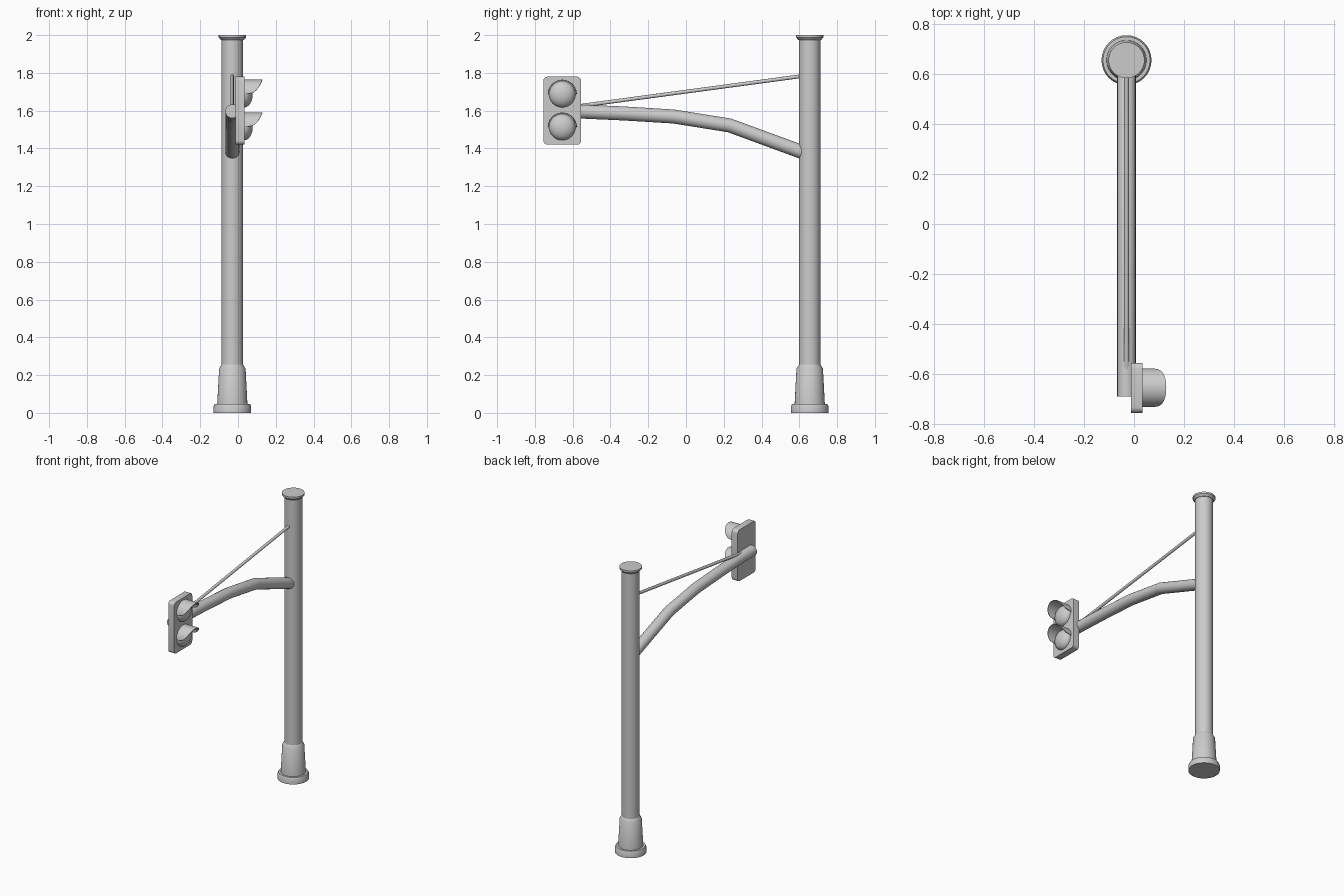
import bpy, bmesh, math
from mathutils import Vector, Matrix

if "Cube" in bpy.data.objects:
    bpy.data.objects.remove(bpy.data.objects["Cube"])

PX, PY = -0.03, 0.655      # pole axis
HEAD_Y = -0.655            # signal head centre


def finish(bm, name, angle=35):
    bmesh.ops.recalc_face_normals(bm, faces=bm.faces)
    me = bpy.data.meshes.new(name)
    bm.to_mesh(me)
    bm.free()
    ob = bpy.data.objects.new(name, me)
    bpy.context.collection.objects.link(ob)
    bpy.context.view_layer.objects.active = ob
    ob.select_set(True)
    bpy.ops.object.shade_smooth_by_angle(angle=math.radians(angle))
    ob.select_set(False)
    return ob


def skin(bm, rings, caps=True):
    """Join closed rings of points into a tube."""
    vs = [[bm.verts.new(p) for p in r] for r in rings]
    n = len(vs[0])
    for a, b in zip(vs, vs[1:]):
        for i in range(n):
            j = (i + 1) % n
            bm.faces.new((a[i], a[j], b[j], b[i]))
    if caps:
        bm.faces.new(vs[0][::-1])
        bm.faces.new(vs[-1])


def lathe(name, profile, n=32):
    bm = bmesh.new()
    skin(bm, [[(PX + r * math.cos(2 * math.pi * i / n),
                PY + r * math.sin(2 * math.pi * i / n), z) for i in range(n)]
              for r, z in profile])
    return finish(bm, name)


def tube(name, path, r, n=20):
    """Tube along (y, z) points in the plane of the pole."""
    pts = [Vector((PX, y, z)) for y, z in path]
    rings = []
    for k, p in enumerate(pts):
        d_in = (p - pts[k - 1]).normalized() if k else (pts[1] - p).normalized()
        d_out = (pts[k + 1] - p).normalized() if k + 1 < len(pts) else d_in
        t = (d_in + d_out).normalized()
        up = Vector((1, 0, 0)).cross(t)
        rings.append([p + r * (math.cos(a) * Vector((1, 0, 0)) + math.sin(a) * up)
                      for a in (2 * math.pi * i / n for i in range(n))])
    bm = bmesh.new()
    skin(bm, rings)
    return finish(bm, name)


# Pole with stepped foot and cap
lathe("pole_base", [(0.10, 0), (0.10, 0.032), (0.094, 0.046), (0.08, 0.046),
                    (0.07, 0.235), (0.057, 0.255)])
lathe("pole_shaft", [(0.057, 0.2), (0.057, 1.985)])
lathe("pole_cap", [(0.06, 1.974), (0.072, 1.987), (0.072, 2.0)])

# Curved arm and its tie rod
tube("arm", [(0.65, 1.368), (0.23, 1.522), (-0.065, 1.569), (-0.325, 1.585),
             (-0.55, 1.595), (-0.69, 1.597)], 0.037)
tube("tie_rod", [(0.65, 1.788), (-0.60, 1.62)], 0.01, 12)

# Signal back plate with rounded corners
bm = bmesh.new()
bmesh.ops.create_cube(bm, size=1, matrix=Matrix.Translation((0.011, HEAD_Y, 1.6))
                      @ Matrix.Diagonal((0.046, 0.2, 0.36, 1)))
corners = [e for e in bm.edges if abs(e.verts[0].co.x - e.verts[1].co.x) > 0.01]
bmesh.ops.bevel(bm, geom=corners, offset=0.022, segments=4, profile=0.5, affect='EDGES')
finish(bm, "signal_plate")

# Lenses and visors
for label, z in (("upper", 1.687), ("lower", 1.513)):
    n, rows = 32, 8
    bm = bmesh.new()
    rings = []
    for k in range(rows):
        a = math.pi / 2 * k / rows
        r = 0.07 * math.cos(a)
        rings.append([(0.033 + 0.045 * math.sin(a),
                       HEAD_Y + r * math.cos(2 * math.pi * i / n),
                       z + r * math.sin(2 * math.pi * i / n)) for i in range(n)])
    skin(bm, rings)
    finish(bm, label + "_lens", 50)

    bm = bmesh.new()
    outline = []
    for i in range(33):
        a = math.pi * i / 32
        s = max(math.sin(a), 0.0)
        length = 0.004 + 0.091 * s ** 0.35
        prof = []
        for r, x in ((0.077, 0.03), (0.077, 0.034 + length),
                     (0.073, 0.034 + length), (0.073, 0.03)):
            prof.append((x, HEAD_Y + r * math.cos(a), z + r * math.sin(a)))
        outline.append(prof)
    skin(bm, outline)
    finish(bm, label + "_visor")
